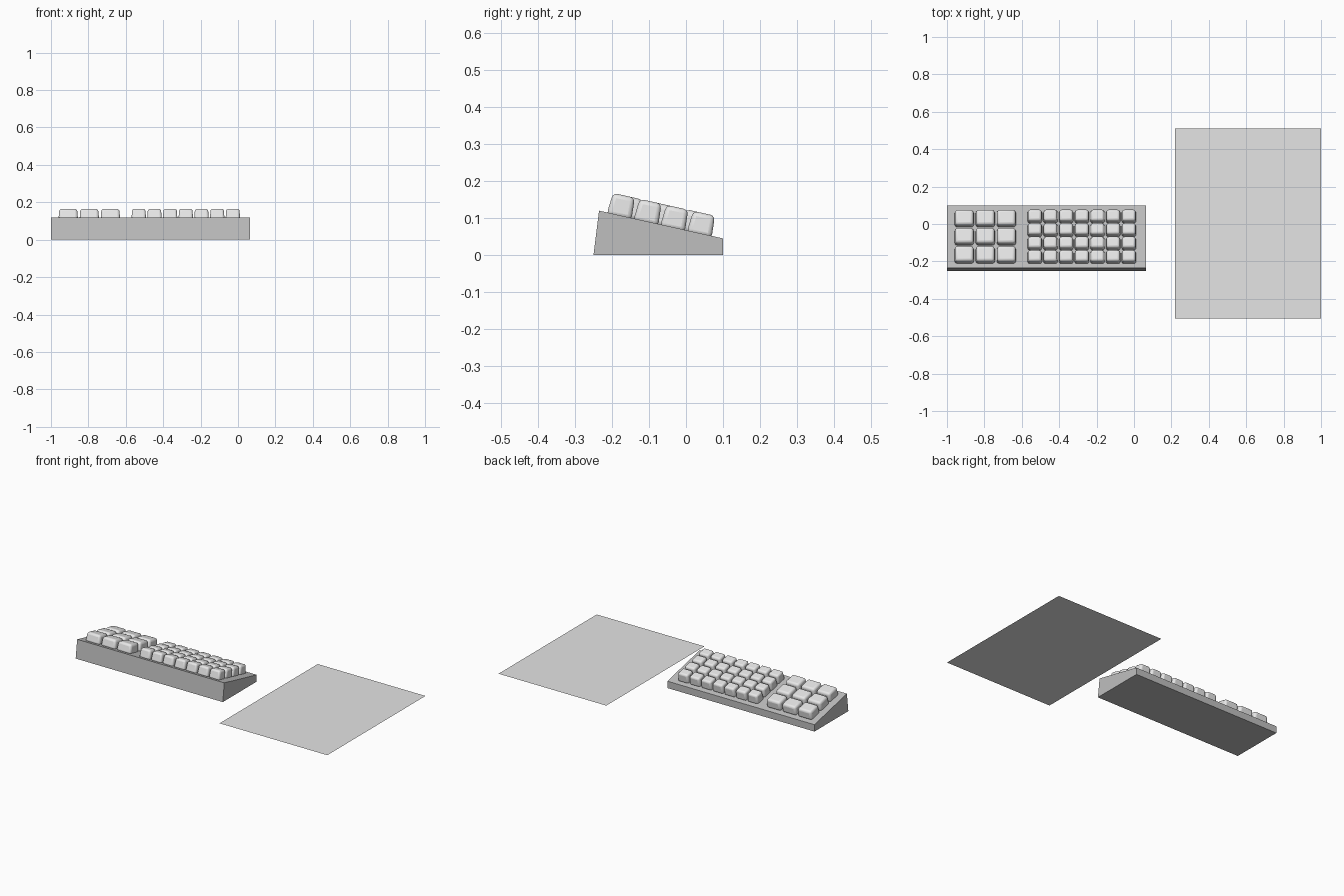
import bpy, bmesh, math
from mathutils import Matrix, Vector

if "Cube" in bpy.data.objects:
    bpy.data.objects.remove(bpy.data.objects["Cube"])


def material(name, value):
    m = bpy.data.materials.new(name)
    m.diffuse_color = (value, value, value, 1)
    m.use_nodes = True
    m.node_tree.nodes["Principled BSDF"].inputs["Base Color"].default_value = m.diffuse_color
    return m


BODY = material("mid grey", 0.52)
KEYS = material("light grey keys", 0.8)
SHEET = material("light grey sheet", 0.78)


def add_object(name, bm, mat):
    bmesh.ops.recalc_face_normals(bm, faces=bm.faces)
    me = bpy.data.meshes.new(name)
    bm.to_mesh(me)
    bm.free()
    me.materials.append(mat)
    ob = bpy.data.objects.new(name, me)
    bpy.context.collection.objects.link(ob)
    return ob


# Wedge body: side profile extruded along x
FRONT, BACK = Vector((-0.235, 0.12)), Vector((0.10, 0.045))
bm = bmesh.new()
profile = [(-0.25, 0), (0.10, 0), BACK, FRONT]
face = bm.faces.new([bm.verts.new((-1, p[0], p[1])) for p in profile])
ext = bmesh.ops.extrude_face_region(bm, geom=[face])
bmesh.ops.translate(bm, vec=(1.065, 0, 0),
                    verts=[v for v in ext["geom"] if isinstance(v, bmesh.types.BMVert)])
add_object("keyboard_body", bm, BODY)

# Frame of the sloping top: local x along the width, y up the slope, z outwards
slope = BACK - FRONT
TOP = (Matrix.Translation((0, FRONT.x, FRONT.y))
       @ Matrix.Rotation(math.atan2(slope.y, slope.x), 4, 'X'))


def key_block(name, x0, x1, cols, rows, gap, bevel):
    """Grid of tapered rounded keycaps on the sloping top."""
    s0, s1, height, sink = 0.022, 0.313, 0.055, 0.006
    w = (x1 - x0 - gap * (cols - 1)) / cols
    d = (s1 - s0 - gap * (rows - 1)) / rows
    bm = bmesh.new()
    for c in range(cols):
        for r in range(rows):
            centre = Vector((x0 + w / 2 + c * (w + gap), s0 + d / 2 + r * (d + gap), 0))
            cap = bmesh.ops.create_cube(bm, size=1)["verts"]
            for v in cap:
                top = v.co.z > 0
                inset = 0.009 if top else 0
                v.co = centre + Vector((v.co.x * (w - inset), v.co.y * (d - inset),
                                        height if top else -sink))
    ob = add_object(name, bm, KEYS)
    ob.matrix_world = TOP
    mod = ob.modifiers.new("rounding", 'BEVEL')
    mod.width, mod.segments, mod.limit_method = bevel, 3, 'NONE'
    bpy.ops.object.select_all(action='DESELECT')
    ob.select_set(True)
    bpy.context.view_layer.objects.active = ob
    bpy.ops.object.shade_smooth_by_angle(angle=math.radians(40))


# Small keys on the right, large keys on the left
key_block("small_keys", -0.57, 0.012, 7, 4, 0.005, 0.012)
key_block("large_keys", -0.96, -0.63, 3, 3, 0.008, 0.014)

# Thin flat sheet lying beside the keyboard
bm = bmesh.new()
bm.faces.new([bm.verts.new((x, y, 0.0)) for x, y in
              ((0.22, -0.505), (1.0, -0.505), (1.0, 0.51), (0.22, 0.51))])
sheet = add_object("flat_sheet", bm, SHEET)
if sheet.data.polygons[0].normal.z < 0:
    sheet.data.flip_normals()
